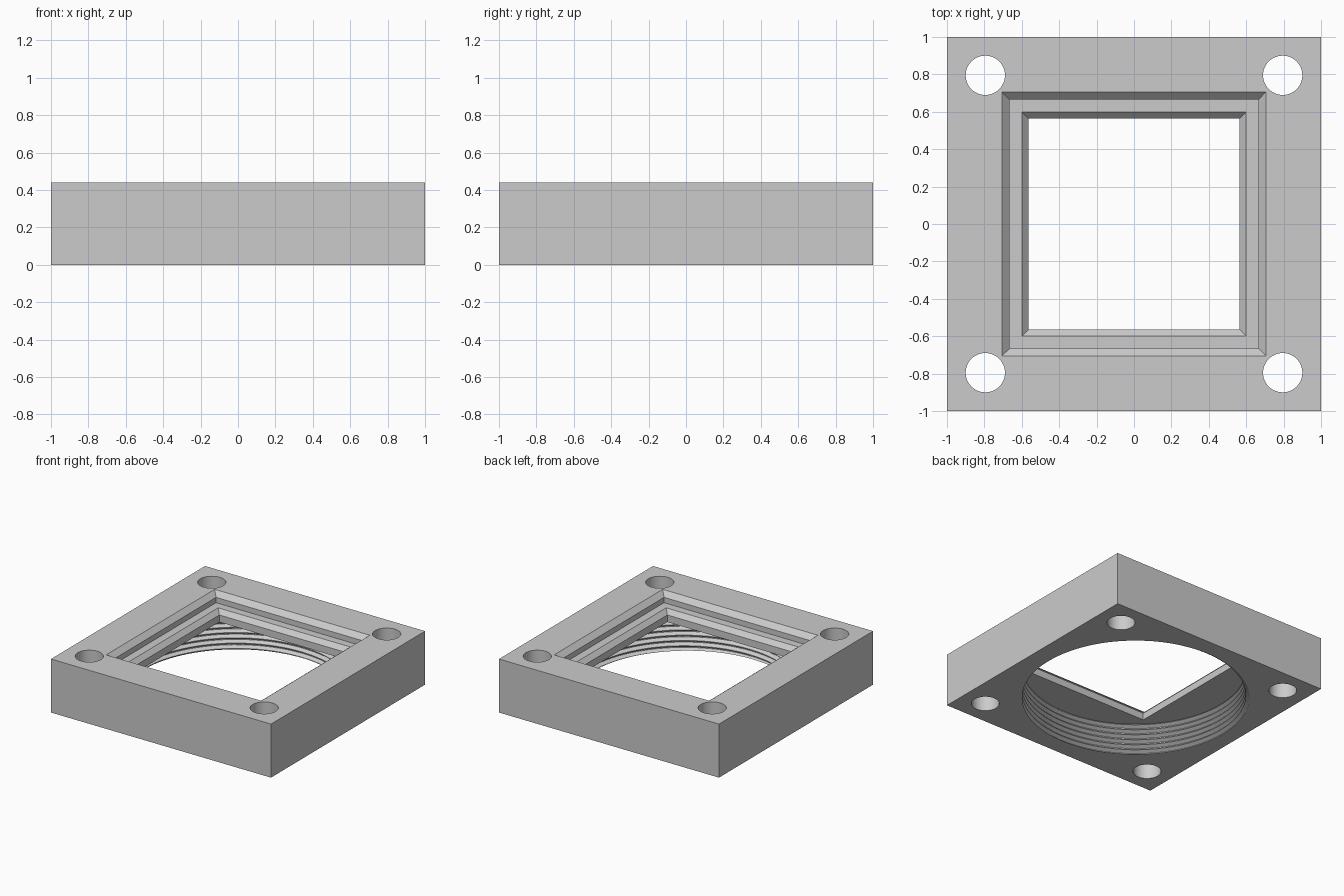
import bpy, bmesh, math
from mathutils import Matrix, Vector

cube = bpy.data.objects.get("Cube")
if cube:
    bpy.data.objects.remove(cube, do_unlink=True)

HEIGHT, LIP_Z = 0.44, 0.262

grey = bpy.data.materials.new("plain grey")
grey.use_nodes = True
colour = (0.6, 0.6, 0.6, 1)
grey.diffuse_color = colour
grey.node_tree.nodes["Principled BSDF"].inputs["Base Color"].default_value = colour


def make_object(name, bm):
    bmesh.ops.recalc_face_normals(bm, faces=bm.faces[:])
    mesh = bpy.data.meshes.new(name)
    bm.to_mesh(mesh)
    bm.free()
    mesh.materials.append(grey)
    obj = bpy.data.objects.new(name, mesh)
    bpy.context.collection.objects.link(obj)
    return obj


def square_window():
    """Stepped, chamfered square opening as stacked square rings."""
    bm = bmesh.new()
    profile = [(0.745, 0.48), (0.665, 0.40), (0.665, 0.356),
               (0.60, 0.356), (0.565, 0.32), (0.565, 0.2)]
    corners = [(-1, -1), (1, -1), (1, 1), (-1, 1)]
    rings = [[bm.verts.new((x * h, y * h, z)) for x, y in corners] for h, z in profile]
    for a, b in zip(rings, rings[1:]):
        for i in range(4):
            j = (i + 1) % 4
            bm.faces.new((a[i], a[j], b[j], b[i]))
    bm.faces.new(rings[0])
    bm.faces.new(rings[-1])
    return make_object("window_cutter", bm)


def threaded_bore(minor=0.842, major=0.87, pitch=0.0435, segments=96):
    """Helical V-thread, trimmed flat at both ends."""
    bm = bmesh.new()
    steps = [(0, minor), (0.12, minor), (0.5, major), (0.62, major)]
    rows = [(turn + f, r) for turn in range(-4, 9) for f, r in steps]
    grid = []
    for turn, r in rows:
        row = []
        for i in range(segments + 1):
            a = math.tau * i / segments
            z = (turn + i / segments) * pitch
            row.append(bm.verts.new((r * math.cos(a), r * math.sin(a), z)))
        grid.append(row)
    for a, b in zip(grid, grid[1:]):
        for i in range(segments):
            bm.faces.new((a[i], a[i + 1], b[i + 1], b[i]))
    bmesh.ops.remove_doubles(bm, verts=bm.verts[:], dist=1e-5)
    for z, direction in ((LIP_Z, 1), (-0.03, -1)):
        bmesh.ops.bisect_plane(bm, geom=bm.verts[:] + bm.edges[:] + bm.faces[:],
                               plane_co=Vector((0, 0, z)),
                               plane_no=Vector((0, 0, direction)), clear_outer=True)
        rim = [e for e in bm.edges if e.is_boundary
               and all(abs(v.co.z - z) < 1e-5 for v in e.verts)]
        bmesh.ops.holes_fill(bm, edges=rim, sides=0)
    return make_object("thread_cutter", bm)


def corner_holes():
    bm = bmesh.new()
    for x in (-0.795, 0.795):
        for y in (-0.795, 0.795):
            bmesh.ops.create_cone(bm, cap_ends=True, segments=48, radius1=0.105,
                                  radius2=0.105, depth=1,
                                  matrix=Matrix.Translation((x, y, HEIGHT / 2)))
    return make_object("hole_cutter", bm)


# Square block
bm = bmesh.new()
bmesh.ops.create_cube(bm, size=1, matrix=Matrix.Translation((0, 0, HEIGHT / 2))
                      @ Matrix.Diagonal((2, 2, HEIGHT, 1)))
block = make_object("mounting_block", bm)
bpy.ops.object.select_all(action='DESELECT')
bpy.context.view_layer.objects.active = block
block.select_set(True)

# Cut the threaded bore, the window and the bolt holes
for cutter in (threaded_bore(), square_window(), corner_holes()):
    cutter.hide_render = True
    mod = block.modifiers.new("cut", 'BOOLEAN')
    mod.operation = 'DIFFERENCE'
    mod.solver = 'EXACT'
    mod.object = cutter
    bpy.ops.object.modifier_apply(modifier=mod.name)
    bpy.data.objects.remove(cutter, do_unlink=True)

bpy.ops.object.shade_smooth_by_angle(angle=math.radians(25))
